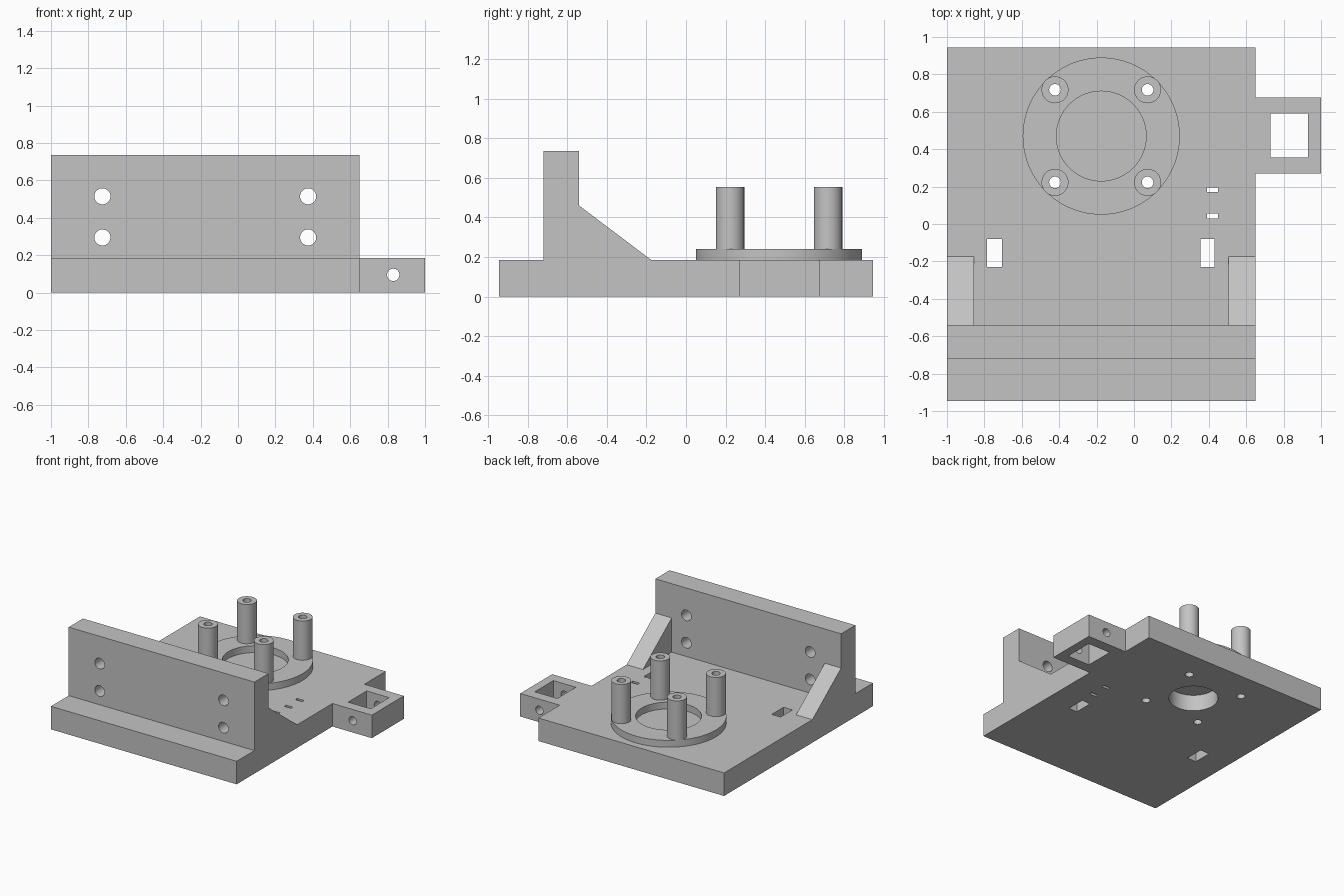
import bpy, bmesh
from math import radians
from mathutils import Matrix, Vector

cube = bpy.data.objects.get("Cube")
if cube:
    bpy.data.objects.remove(cube, do_unlink=True)

grey = bpy.data.materials.new("Plain grey")
grey.use_nodes = True
grey.diffuse_color = (0.55, 0.55, 0.55, 1)
grey.node_tree.nodes["Principled BSDF"].inputs["Base Color"].default_value = (0.55, 0.55, 0.55, 1)


def finish(name, bm):
    bmesh.ops.recalc_face_normals(bm, faces=bm.faces)
    mesh = bpy.data.meshes.new(name)
    bm.to_mesh(mesh)
    bm.free()
    mesh.materials.append(grey)
    obj = bpy.data.objects.new(name, mesh)
    bpy.context.collection.objects.link(obj)
    return obj


def prism(name, profile, x0, x1):
    """Extrude a (y, z) profile from x0 to x1."""
    bm = bmesh.new()
    face = bm.faces.new([bm.verts.new((x0, y, z)) for y, z in profile])
    out = bmesh.ops.extrude_face_region(bm, geom=[face])
    verts = [v for v in out["geom"] if isinstance(v, bmesh.types.BMVert)]
    bmesh.ops.translate(bm, vec=(x1 - x0, 0, 0), verts=verts)
    return finish(name, bm)


def box(name, x0, x1, y0, y1, z0, z1):
    return prism(name, [(y0, z0), (y1, z0), (y1, z1), (y0, z1)], x0, x1)


def cylinder(name, start, end, r, sides=48):
    a, b = Vector(start), Vector(end)
    turn = (b - a).to_track_quat("Z", "Y").to_matrix().to_4x4()
    bm = bmesh.new()
    bmesh.ops.create_cone(bm, cap_ends=True, segments=sides, radius1=r, radius2=r,
                          depth=(b - a).length, matrix=Matrix.Translation((a + b) / 2) @ turn)
    return finish(name, bm)


def combine(target, tool, operation="DIFFERENCE"):
    mod = target.modifiers.new(operation, "BOOLEAN")
    mod.operation, mod.solver, mod.object = operation, "EXACT", tool
    bpy.context.view_layer.objects.active = target
    bpy.ops.object.modifier_apply(modifier=mod.name)
    bpy.data.objects.remove(tool, do_unlink=True)


LEFT, RIGHT, BACK, TOP = -1.0, 0.65, 0.945, 0.185
WALL_F, WALL_B = -0.72, -0.54
CX, CY, OFF = -0.175, 0.47, 0.2475

# Base plate and upright wall from one side profile
body = prism("base_bracket", [(-BACK, 0), (BACK, 0), (BACK, TOP), (WALL_B, TOP), (WALL_B, 0.735),
                              (WALL_F, 0.735), (WALL_F, TOP), (-BACK, TOP)], LEFT, RIGHT)

# Sloped gussets behind the wall
for x0, x1 in ((LEFT, -0.855), (0.505, RIGHT)):
    gusset = prism("gusset", [(-0.6, 0.1), (-0.175, 0.1), (-0.175, TOP),
                              (WALL_B, 0.46), (-0.6, 0.46)], x0, x1)
    combine(body, gusset, "UNION")

# Side arm with its window and cross hole
combine(body, box("arm", 0.6, 1.0, 0.27, 0.675, 0, TOP), "UNION")
combine(body, box("window", 0.73, 0.93, 0.355, 0.59, -0.1, 0.3))
combine(body, cylinder("cross_hole", (0.83, 0.2, 0.095), (0.83, 0.75, 0.095), 0.033))

# Slots through the plate
for x0, x1, y0, y1 in ((-0.785, -0.705, -0.23, -0.08), (0.355, 0.43, -0.23, -0.08),
                       (0.39, 0.45, 0.17, 0.195), (0.39, 0.45, 0.03, 0.055)):
    combine(body, box("slot", x0, x1, y0, y1, -0.1, 0.3))

# Bolt holes through the wall
for x in (-0.725, 0.375):
    for z in (0.295, 0.515):
        combine(body, cylinder("bolt_hole", (x, -0.8, z), (x, -0.45, z), 0.043))

# Blind recess under the plate
combine(body, cylinder("recess", (CX, CY, -0.1), (CX, CY, 0.13), 0.18, 64))

# Raised ring
ring = cylinder("mount_ring", (CX, CY, TOP), (CX, CY, 0.24), 0.42, 96)
combine(ring, cylinder("ring_bore", (CX, CY, 0.1), (CX, CY, 0.3), 0.24, 96))
parts = [body, ring]

# Hollow posts, bored through ring and plate
for i in (-1, 1):
    for j in (-1, 1):
        x, y = CX + i * OFF, CY + j * OFF
        post = cylinder("standoff_post", (x, y, 0.24), (x, y, 0.555), 0.072)
        for part in (body, ring, post):
            combine(part, cylinder("post_bore", (x, y, -0.1), (x, y, 0.7), 0.031, 32))
        parts.append(post)

# Smooth round walls, sharp edges
for obj in bpy.context.selected_objects:
    obj.select_set(False)
for obj in parts:
    obj.select_set(True)
bpy.context.view_layer.objects.active = body
bpy.ops.object.shade_smooth_by_angle(angle=radians(30))
